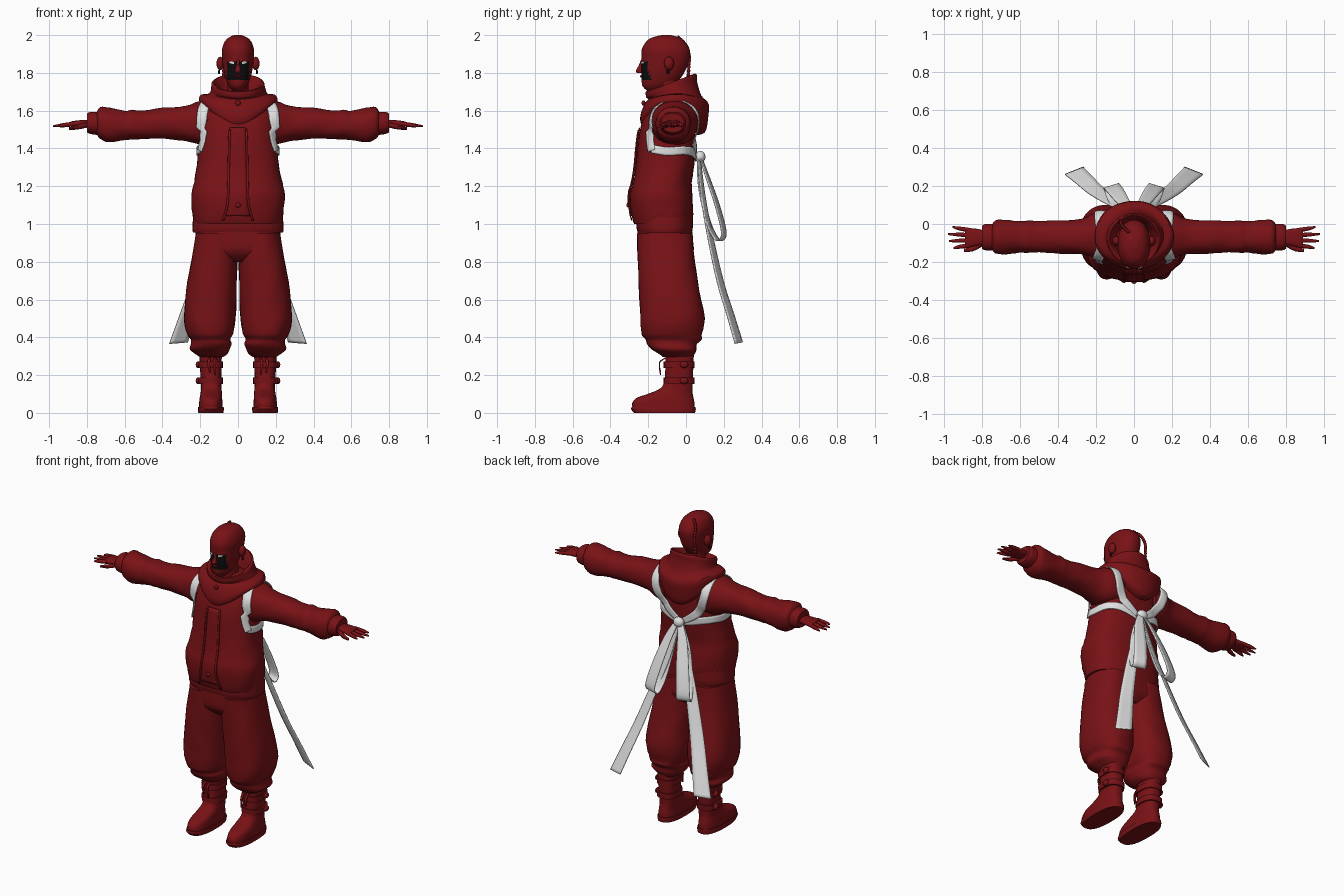
import bpy
import bmesh
import math
from mathutils import Vector
from mathutils.bvhtree import BVHTree

default_cube = bpy.data.objects.get("Cube")
if default_cube:
    bpy.data.objects.remove(default_cube, do_unlink=True)


def make_material(name, color):
    mat = bpy.data.materials.new(name)
    mat.use_nodes = True
    mat.diffuse_color = (*color, 1)
    mat.node_tree.nodes["Principled BSDF"].inputs["Base Color"].default_value = (*color, 1)
    return mat


red = make_material("dark red", (.19, .006, .008))
black = make_material("black", (.004, .004, .004))
white = make_material("ribbon white", (.75, .75, .75))
made = []


def finish(name, bm, mat, mirror=False):
    """Turn a bmesh into an object, optionally mirrored across x."""
    mesh = bpy.data.meshes.new(name)
    bmesh.ops.recalc_face_normals(bm, faces=bm.faces)
    bm.to_mesh(mesh)
    bm.free()
    mesh.materials.append(mat)
    obj = bpy.data.objects.new(name, mesh)
    bpy.context.collection.objects.link(obj)
    if mirror:
        modifier = obj.modifiers.new("Mirror", 'MIRROR')
        modifier.use_mirror_merge = False
    made.append(obj)
    return obj


def spline(points, steps):
    """Catmull-Rom samples through tuples of any length."""
    out = []
    last = len(points) - 1
    for i in range(last):
        group = [points[max(i - 1, 0)], points[i], points[i + 1], points[min(i + 2, last)]]
        for s in range(steps):
            t = s / steps
            out.append(tuple(b + t / 2 * (c - a + t * (2 * a - 5 * b + 4 * c - d + t * (3 * (b - c) + d - a)))
                             for a, b, c, d in zip(*group)))
    return out + [tuple(points[-1])]


def expand(ring):
    """Short rings are symmetric in x: position, front, back, half width, tilt, saddle."""
    if len(ring) == 5:
        return (*ring, 0, 0)
    pos, front, back, half, *shape = ring
    return (pos, front, back, -half, half, *(shape or (0, 0)))


def loft(name, mat, rings, axis='Z', power=2.5, seg=36, steps=3, fold=0, mirror=False):
    """Skin rounded sections given by their extents along an axis."""
    def bulge(value):
        return math.copysign(abs(value) ** (2 / power), value)
    bm = bmesh.new()
    loops = []
    for pos, u0, u1, v0, v1, tilt, saddle in spline([expand(r) for r in rings], steps):
        loop = []
        for k in range(seg):
            a = math.tau * k / seg
            crease = 1 + fold * math.sin(3 * a + 45 * pos) * math.cos(2 * a - 70 * pos)
            u = (u0 + u1) / 2 + (u1 - u0) / 2 * bulge(math.sin(a)) * crease
            v = (v0 + v1) / 2 + (v1 - v0) / 2 * bulge(math.cos(a)) * crease
            lift = tilt * math.sin(a) + saddle * abs(math.sin(a)) ** 2.5
            co = (v, u, pos + lift) if axis == 'Z' else (pos, u, v)
            loop.append(bm.verts.new(co))
        loops.append(loop)
    for low, high in zip(loops, loops[1:]):
        for k in range(seg):
            n = (k + 1) % seg
            bm.faces.new((low[k], low[n], high[n], high[k]))
    bm.faces.new(loops[0])
    bm.faces.new(loops[-1])
    return finish(name, bm, mat, mirror)


def ball(name, mat, center, size, mirror=False):
    bm = bmesh.new()
    bmesh.ops.create_uvsphere(bm, u_segments=16, v_segments=10, radius=1)
    for v in bm.verts:
        v.co = Vector(center) + v.co * Vector(size)
    return finish(name, bm, mat, mirror)


def ribbon(name, mat, path, across=None, targets=(), mirror=True, lift=.005, steps=6):
    """Strip along (x, y, z, width); it clings to targets when they are given."""
    depsgraph = bpy.context.evaluated_depsgraph_get()
    trees = [BVHTree.FromObject(t, depsgraph) for t in targets]

    def cling(point):
        hit = min((t.find_nearest(point) for t in trees), key=lambda h: h[3])
        return hit[0], hit[1]
    samples = spline(path, steps)
    bm = bmesh.new()
    rows = []
    for i, sample in enumerate(samples):
        point = Vector(sample[:3])
        side = Vector(across or (1, 0, 0)).normalized()
        if trees:
            ahead = Vector(samples[min(i + 1, len(samples) - 1)][:3])
            behind = Vector(samples[max(i - 1, 0)][:3])
            point, normal = cling(point)
            if not across:
                side = (ahead - behind).cross(normal).normalized()
        row = []
        for k in (-2, -1, 0, 1, 2):
            co = point + side * sample[3] * k / 4
            if trees:
                spot, facing = cling(co + normal * .01)
                co = spot + facing * lift
            row.append(bm.verts.new(co))
        rows.append(row)
    for a, b in zip(rows, rows[1:]):
        for k in range(4):
            bm.faces.new((a[k], a[k + 1], b[k + 1], b[k]))
    obj = finish(name, bm, mat, mirror)
    solid = obj.modifiers.new("Thickness", 'SOLIDIFY')
    solid.thickness = .006
    solid.offset = 0
    return obj


# Head, neck and face
head = loft("head", red, [
    (1.7, -.2, -.12, .02), (1.73, -.23, -.07, .048), (1.77, -.235, -.03, .065), (1.82, -.237, 0, .077),
    (1.87, -.235, .015, .083), (1.92, -.235, .02, .085), (1.96, -.215, 0, .073),
    (1.985, -.185, -.03, .052), (2, -.13, -.08, .02)], power=2.2, seg=56, steps=5)
head.data.materials.append(black)
for face in head.data.polygons:
    x, y, z = face.center
    if face.normal.y < -.25 and abs(x) < .058 and 1.765 < z < 1.865:
        face.material_index = 1
loft("neck", red, [(1.58, -.16, -.02, .065), (1.68, -.16, -.03, .058), (1.78, -.17, -.04, .055)], power=2)
loft("nose", red, [(1.8, -.262, -.22, .014), (1.815, -.264, -.22, .016), (1.84, -.25, -.22, .009),
                   (1.87, -.238, -.22, .008)], power=2, seg=12)
ball("lips", red, (0, -.235, 1.782), (.02, .009, .006))
ball("ear", red, (.094, -.09, 1.85), (.02, .026, .036), mirror=True)
ball("earring", black, (.1, -.095, 1.805), (.006, .008, .012), mirror=True)
ribbon("eye", white, [(.022, -.24, 1.852, .011), (.036, -.24, 1.854, .013), (.052, -.23, 1.856, .006)],
       (0, 0, 1), [head], lift=.002)

# Braid hanging beside the back of the head
braid_path = [(-.03, -.04, 1.985), (-.062, -.01, 1.955), (-.072, .015, 1.9), (-.075, .016, 1.85), (-.076, .012, 1.78)]
for spot in spline(braid_path, 4):
    ball("braid_knot", red, spot, (.009, .009, .012))

# Jacket, sleeves and hood
jacket = loft("jacket", red, [
    (1, -.275, .03, .232), (1.05, -.29, .038, .24), (1.15, -.297, .035, .248), (1.22, -.28, .03, .234),
    (1.32, -.265, .045, .216), (1.42, -.255, .05, .209), (1.52, -.24, .05, .2),
    (1.6, -.21, .045, .188), (1.66, -.17, .02, .15), (1.7, -.13, -.02, .08)], seg=48, fold=.012)
loft("shirt_hem", red, [(.955, -.255, .03, .238), (.98, -.262, .036, .242), (1.05, -.265, .036, .236)])
sleeve = loft("sleeve", red, [
    (.12, -.19, .06, 1.42, 1.65), (.2, -.18, .06, 1.42, 1.65), (.28, -.16, .025, 1.44, 1.625),
    (.4, -.155, .02, 1.452, 1.615), (.5, -.15, .015, 1.45, 1.6), (.56, -.152, .018, 1.448, 1.605),
    (.6, -.15, .015, 1.445, 1.6), (.68, -.16, .022, 1.432, 1.615), (.73, -.155, .018, 1.45, 1.618),
    (.75, -.13, -.01, 1.48, 1.59)], axis='X', power=2.2, fold=.025, mirror=True)
loft("cuff", red, [(.71, -.138, 0, 1.475, 1.59), (.75, -.14, 0, 1.472, 1.594), (.785, -.138, 0, 1.478, 1.592),
                   (.8, -.13, -.01, 1.485, 1.585)], axis='X', power=2.2, mirror=True)
hood = loft("hood", red, [
    (1.6, -.19, .06, .16, -.01, -.12), (1.635, -.235, .1, .198, -.02, -.13), (1.66, -.24, .118, .208, -.01, -.1),
    (1.685, -.22, .12, .195, 0, -.05), (1.69, -.2, .08, .155, .01, -.02), (1.72, -.21, .06, .143, .04, -.01),
    (1.745, -.215, .055, .138, .045, 0), (1.74, -.195, .035, .118, .045, 0), (1.66, -.17, 0, .08, .02, 0)],
    power=2, seg=48, fold=.015)

# Front placket, jacket edges and toggles
placket = [(0, -.25, 1.51, .09), (0, -.28, 1.3, .1), (0, -.31, 1.15, .11), (0, -.3, 1.04, .13)]
ribbon("placket", red, placket, (1, 0, 0), [jacket], mirror=False)
edge = [(.045, -.26, 1.5, .012), (.05, -.28, 1.3, .012), (.055, -.31, 1.12, .012), (.08, -.3, 1.015, .012)]
ribbon("placket_edge", red, edge, (1, 0, 0), [jacket], lift=.01)
for height, depth in ((1.64, -.225), (1.1, -.305)):
    ball("toggle", red, (0, depth, height), (.014, .01, .014))

# Hands
loft("palm", red, [(.78, -.105, -.035, 1.515, 1.55), (.83, -.115, -.025, 1.512, 1.55),
                   (.875, -.122, -.022, 1.515, 1.545), (.89, -.115, -.03, 1.52, 1.54)], axis='X', mirror=True)
for y, fan, tip in ((-.113, -.014, .95), (-.086, -.004, .975), (-.059, .006, .98), (-.032, .016, .955)):
    loft("finger", red, [(.865, y - .012, y + .012, 1.518, 1.542), (.92, y + fan / 2 - .011, y + fan / 2 + .011, 1.512, 1.535),
                         (tip, y + fan - .005, y + fan + .005, 1.514, 1.522)], axis='X', power=2, seg=10, mirror=True)
loft("thumb", red, [(.8, -.12, -.09, 1.51, 1.54), (.85, -.145, -.115, 1.5, 1.525),
                    (.895, -.147, -.13, 1.498, 1.512)], axis='X', power=2, seg=10, mirror=True)

# Trousers
loft("hips", red, [(.8, -.2, 0, .1), (.85, -.25, .04, .225), (.92, -.258, .036, .225), (1, -.255, .03, .225)])
loft("trouser_leg", red, [
    (.295, -.12, .035, .08, .2), (.31, -.14, .045, .06, .225), (.335, -.18, .055, .045, .255),
    (.365, -.205, .06, .035, .25), (.39, -.215, .085, .04, .25), (.42, -.235, .085, .025, .27), (.5, -.243, .098, .012, .286),
    (.65, -.25, .07, .008, .275), (.8, -.255, .048, .004, .25), (.95, -.258, .036, .002, .222)],
    power=2.4, fold=.018, mirror=True)

# Boots with soles, straps and laces
loft("boot", red, [
    (.015, -.28, .045, .08, .208), (.05, -.285, .045, .082, .206), (.08, -.26, .04, .084, .203),
    (.105, -.19, .035, .085, .198), (.14, -.125, .035, .088, .195), (.22, -.11, .038, .088, .2),
    (.32, -.11, .042, .085, .205)], mirror=True)
loft("boot_sole", red, [(0, -.275, .048, .078, .21), (.02, -.292, .052, .074, .213),
                        (.032, -.288, .05, .076, .211)], steps=1, mirror=True)
for height in (.17, .255):
    loft("boot_strap", red, [(height - .018, -.118, .044, .08, .208), (height + .018, -.118, .046, .08, .211)],
         steps=1, mirror=True)
    ball("boot_buckle", red, (.21, -.01, height), (.014, .022, .018), mirror=True)
for x, drop in ((.12, .2), (.15, .215)):
    ribbon("boot_lace", red, [(x, -.11, .29, .012), (x + .005, -.14, .265, .016), (x, -.135, drop, .008)])

# White harness straps crossing the shoulders
body = [jacket, sleeve]
ribbon("front_strap", white, [(.165, -.1, 1.68, .05), (.185, -.18, 1.63, .055), (.195, -.205, 1.56, .055),
                              (.203, -.21, 1.48, .048), (.215, -.19, 1.39, .045)], None, body, lift=.007)
ribbon("under_arm_strap", white, [(.215, -.19, 1.4, .045), (.225, -.1, 1.385, .045), (.21, 0, 1.39, .045),
                                  (.14, .06, 1.38, .045), (.02, .07, 1.35, .04)], None, [jacket])
ribbon("back_strap", white, [(.165, -.1, 1.68, .05), (.18, .02, 1.65, .055), (.175, .07, 1.56, .058),
                             (.13, .075, 1.44, .055), (.02, .075, 1.36, .035)], None, body, lift=.007)

# Bow at the back: knot, hanging loops and long tails
ball("bow_knot", white, (0, .075, 1.355), (.035, .028, .032))
ribbon("bow_loop", white, [
    (.01, .065, 1.35, .03), (.05, .075, 1.2, .06), (.085, .115, 1.02, .08), (.105, .155, .93, .085),
    (.115, .185, .915, .085), (.118, .2, .96, .085), (.09, .165, 1.1, .08), (.05, .11, 1.26, .06),
    (.01, .075, 1.36, .03)], (1, -.3, 0))
ribbon("bow_tail", white, [
    (.01, .07, 1.34, .035), (.06, .09, 1.15, .055), (.125, .125, .95, .07), (.205, .18, .7, .085),
    (.265, .235, .52, .095), (.315, .28, .37, .105)], (1, -.4, -.08))

# Smooth shading with sharp edges kept
bpy.ops.object.select_all(action='DESELECT')
for obj in made:
    obj.select_set(True)
bpy.context.view_layer.objects.active = made[0]
bpy.ops.object.shade_smooth_by_angle(angle=math.radians(40))
